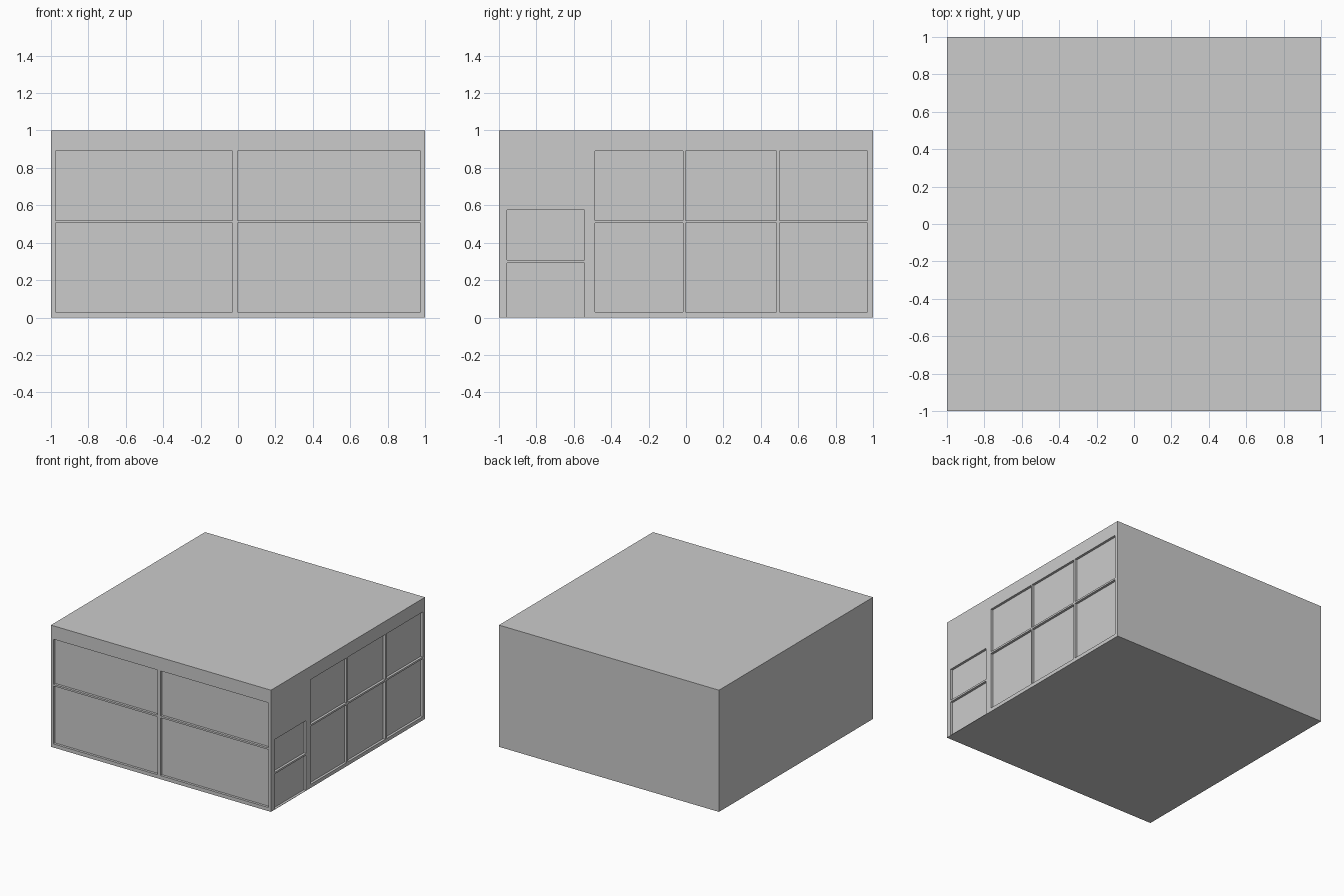
import bpy, bmesh
from mathutils import Matrix

if "Cube" in bpy.data.objects:
    bpy.data.objects.remove(bpy.data.objects["Cube"])

DEPTH = 0.02


def add_box(bm, lo, hi):
    size = [h - l for l, h in zip(lo, hi)]
    mid = [(h + l) / 2 for l, h in zip(lo, hi)]
    bmesh.ops.create_cube(bm, size=1, matrix=Matrix.Translation(mid) @ Matrix.Diagonal((*size, 1)))


def make_object(name, bm):
    mesh = bpy.data.meshes.new(name)
    bm.to_mesh(mesh)
    bm.free()
    obj = bpy.data.objects.new(name, mesh)
    bpy.context.collection.objects.link(obj)
    return obj


# Main block of the building
bm = bmesh.new()
add_box(bm, (-1, -1, 0), (1, 1, 1))
building = make_object("building", bm)

cut = bmesh.new()
rows = [(0.03, 0.505), (0.52, 0.89)]

# Front window recesses
for x0, x1 in [(-0.977, -0.03), (-0.003, 0.976)]:
    for z0, z1 in rows:
        add_box(cut, (x0, -1.1, z0), (x1, -1 + DEPTH, z1))

# Side window recesses
for y0, y1 in [(-0.486, -0.017), (-0.003, 0.485), (0.5, 0.971)]:
    for z0, z1 in rows:
        add_box(cut, (1 - DEPTH, y0, z0), (1.1, y1, z1))

# Side door recesses
for z0, z1 in [(0.003, 0.292), (0.307, 0.576)]:
    add_box(cut, (1 - DEPTH, -0.957, z0), (1.1, -0.543, z1))

cutter = make_object("recess_cutter", cut)
cutter.hide_render = True

# Carve the recesses
mod = building.modifiers.new("recesses", 'BOOLEAN')
mod.operation = 'DIFFERENCE'
mod.solver = 'EXACT'
mod.object = cutter
bpy.context.view_layer.objects.active = building
building.select_set(True)
bpy.ops.object.modifier_apply(modifier=mod.name)
bpy.data.objects.remove(cutter)
